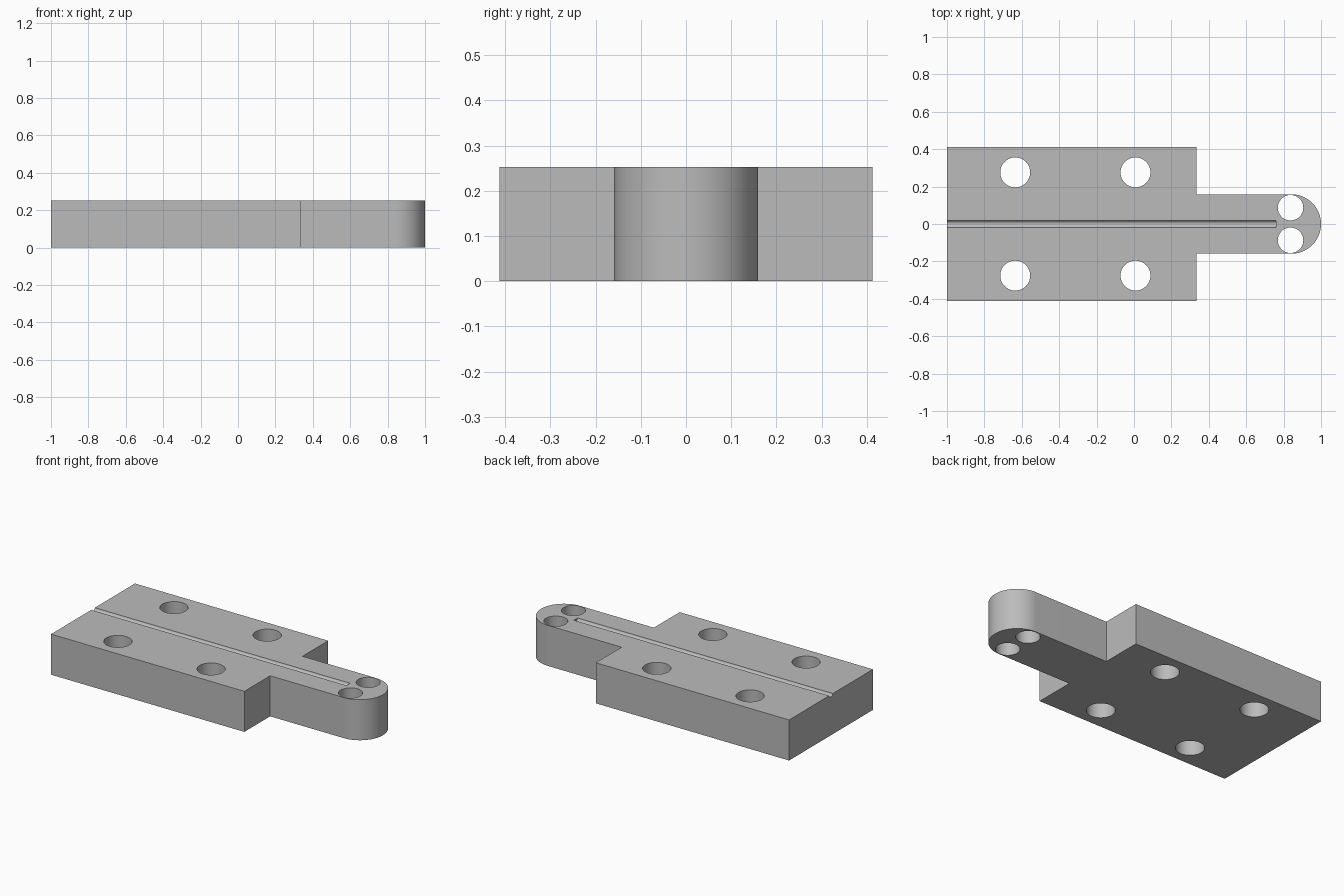
import bpy
import bmesh
from math import pi, sin, cos, radians

if "Cube" in bpy.data.objects:
    bpy.data.objects.remove(bpy.data.objects["Cube"], do_unlink=True)

HEIGHT = 0.253
NECK = 0.159          # half width of the neck and radius of its rounded tip
TIP_X = 1 - NECK

grey = bpy.data.materials.new("plain grey")
grey.use_nodes = True
color = (0.5, 0.5, 0.5, 1)
grey.diffuse_color = color
grey.node_tree.nodes["Principled BSDF"].inputs["Base Color"].default_value = color


def prism(name, points, direction):
    """Extrude a closed outline of 3D points along a direction."""
    bm = bmesh.new()
    face = bm.faces.new([bm.verts.new(p) for p in points])
    result = bmesh.ops.extrude_face_region(bm, geom=[face])
    verts = [v for v in result["geom"] if isinstance(v, bmesh.types.BMVert)]
    bmesh.ops.translate(bm, vec=direction, verts=verts)
    bmesh.ops.recalc_face_normals(bm, faces=bm.faces)
    mesh = bpy.data.meshes.new(name)
    bm.to_mesh(mesh)
    bm.free()
    mesh.materials.append(grey)
    obj = bpy.data.objects.new(name, mesh)
    bpy.context.collection.objects.link(obj)
    return obj


def arc(radius, start, end, steps):
    angles = [start + (end - start) * i / steps for i in range(steps + 1)]
    return [(radius * cos(a), radius * sin(a)) for a in angles]


# Stepped plate with a rounded neck
outline = [(-1, -0.413), (0.333, -0.413), (0.333, -NECK)]
outline += [(TIP_X + x, y) for x, y in arc(NECK, -pi / 2, pi / 2, 48)]
outline += [(0.333, NECK), (0.333, 0.413), (-1, 0.413)]
plate = prism("mounting_plate", [(x, y, 0) for x, y in outline], (0, 0, HEIGHT))

# Through holes in mirrored pairs: x, y, radius
cutters = []
for hx, hy, radius in [(-0.635, 0.276, 0.08), (0.008, 0.276, 0.08), (0.837, 0.087, 0.068)]:
    for side in (-1, 1):
        circle = arc(radius, 0, 2 * pi, 48)[:-1]
        points = [(hx + x, side * hy + y, -0.1) for x, y in circle]
        cutters.append(prism("hole_cutter", points, (0, 0, HEIGHT + 0.2)))

# Shallow round groove along the centre line, open at the wide end
section = [(y, HEIGHT + z * 0.8) for y, z in arc(0.018, pi, 2 * pi, 12)]
section += [(0.018, HEIGHT + 0.1), (-0.018, HEIGHT + 0.1)]
cutters.append(prism("groove_cutter", [(-1.1, y, z) for y, z in section], (1.86, 0, 0)))

# Cut everything out of the plate
bpy.ops.object.select_all(action='DESELECT')
bpy.context.view_layer.objects.active = plate
plate.select_set(True)
for cutter in cutters:
    cutter.hide_render = True
    cut = plate.modifiers.new("cut", 'BOOLEAN')
    cut.operation = 'DIFFERENCE'
    cut.solver = 'EXACT'
    cut.object = cutter
    bpy.ops.object.modifier_apply(modifier=cut.name)
    bpy.data.objects.remove(cutter, do_unlink=True)

bpy.ops.object.shade_smooth_by_angle(angle=radians(30))
